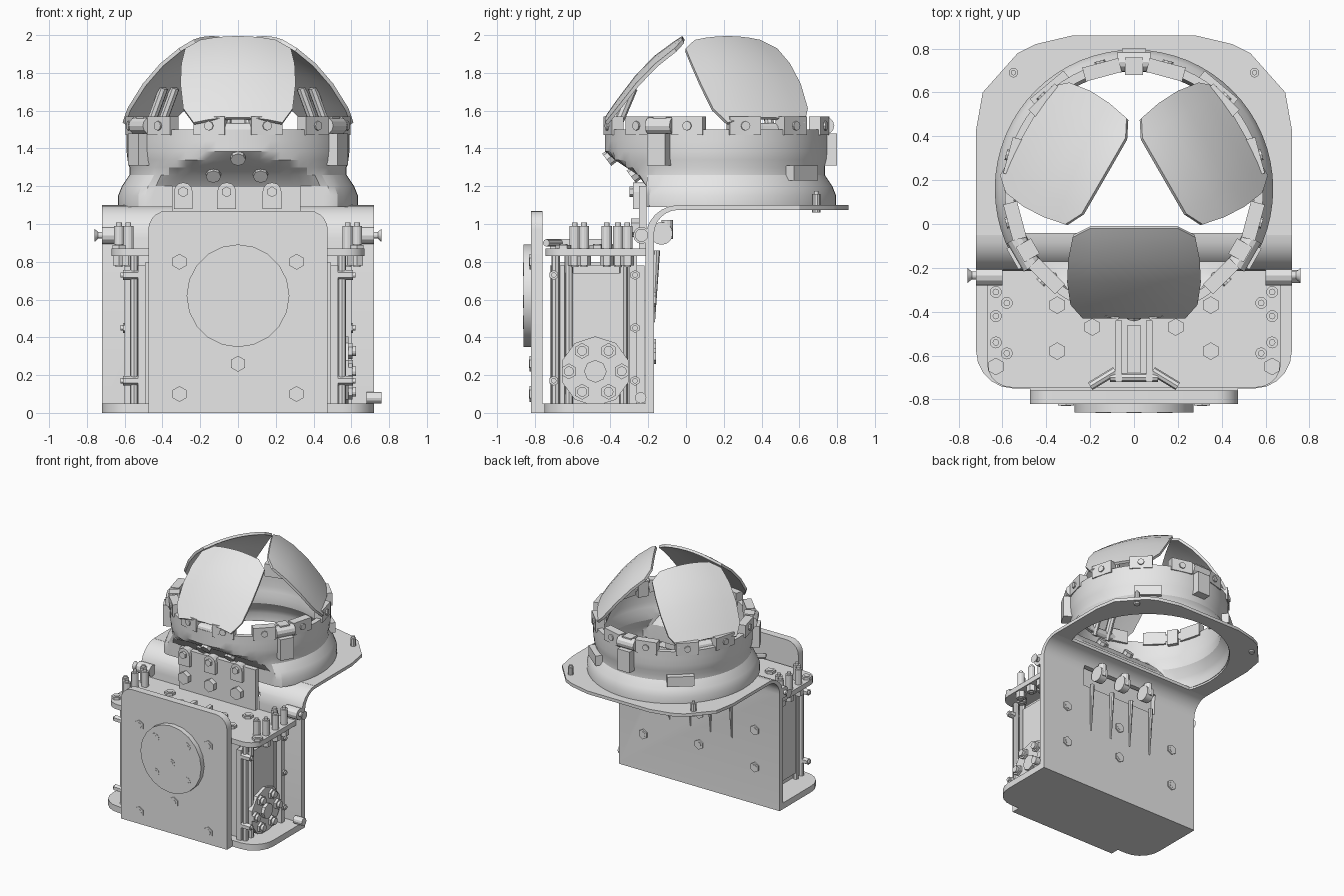
import bpy, bmesh
from math import sin, cos, pi, radians
from mathutils import Vector, Matrix

cube = bpy.data.objects.get("Cube")
if cube:
    bpy.data.objects.remove(cube)

grey = bpy.data.materials.new("plain grey")
grey.use_nodes = True
grey.diffuse_color = (0.8, 0.8, 0.8, 1)
grey.node_tree.nodes["Principled BSDF"].inputs["Base Color"].default_value = (0.8, 0.8, 0.8, 1)
parts = []
RING = Vector((0, 0.16, 0))      # axis of the ring
DOME = Vector((0, 0.14, 0))      # axis of the petals


def finish(name, bm, thickness=0, cutters=(), recalc=True):
    if recalc:
        bmesh.ops.recalc_face_normals(bm, faces=bm.faces)
    me = bpy.data.meshes.new(name)
    bm.to_mesh(me)
    bm.free()
    ob = bpy.data.objects.new(name, me)
    bpy.context.collection.objects.link(ob)
    me.materials.append(grey)
    mods = []
    if thickness:
        mods.append(ob.modifiers.new("shell", 'SOLIDIFY'))
        mods[-1].thickness = thickness
    for cutter in cutters:
        mods.append(ob.modifiers.new("cut", 'BOOLEAN'))
        mods[-1].operation = 'DIFFERENCE'
        mods[-1].object = cutter
    bpy.context.view_layer.objects.active = ob
    for m in mods:
        bpy.ops.object.modifier_apply(modifier=m.name)
    for cutter in cutters:
        parts.remove(cutter)
        bpy.data.objects.remove(cutter)
    parts.append(ob)
    return ob


def rod(bm, p, q, r, n=12, r2=None):
    p, q = Vector(p), Vector(q)
    rot = (q - p).to_track_quat('Z', 'Y').to_matrix().to_4x4()
    bmesh.ops.create_cone(bm, cap_ends=True, segments=n, radius1=r, radius2=r if r2 is None else r2,
                          depth=(q - p).length, matrix=Matrix.Translation((p + q) / 2) @ rot)


def box(bm, x, y, z, turn=None):
    """Box from ranges; with turn, x is tangent and y is the radius from the ring axis."""
    m = Matrix.Translation(((x[0] + x[1]) / 2, (y[0] + y[1]) / 2, (z[0] + z[1]) / 2))
    m = m @ Matrix.Diagonal((x[1] - x[0], y[1] - y[0], z[1] - z[0], 1))
    if turn is not None:
        m = Matrix.Translation(RING) @ Matrix.Rotation(radians(turn - 90), 4, 'Z') @ m
    bmesh.ops.create_cube(bm, size=1, matrix=m)


def prism(name, pts, a, b, axis, cutters=()):
    bm = bmesh.new()
    place = {'x': lambda u, v, w: (w, u, v), 'y': lambda u, v, w: (u, w, v), 'z': lambda u, v, w: (u, v, w)}[axis]
    lo, hi = ([bm.verts.new(place(u, v, w)) for u, v in pts] for w in (a, b))
    bm.faces.new(lo)
    bm.faces.new(hi[::-1])
    for i in range(len(pts)):
        j = (i + 1) % len(pts)
        bm.faces.new((lo[i], lo[j], hi[j], hi[i]))
    return finish(name, bm, cutters=cutters)


def rounded(u0, u1, v0, v1, radii):
    """Rectangle with corner radii: lower left, lower right, upper right, upper left."""
    pts = []
    corners = ((u0, v0, 1, 1), (u1, v0, -1, 1), (u1, v1, -1, -1), (u0, v1, 1, -1))
    for k, ((u, v, su, sv), r) in enumerate(zip(corners, radii)):
        for i in range(6 if r else 1):
            a = pi + k * pi / 2 + i * pi / 10
            pts.append((u + su * r + r * cos(a), v + sv * r + r * sin(a)))
    return pts


def bolts(name, spots, axis, start, end, r=0.035, n=6):
    """Hex heads with a small round socket boss, along one axis."""
    bm = bmesh.new()
    place = {'x': lambda u, v, w: (w, u, v), 'y': lambda u, v, w: (u, w, v), 'z': lambda u, v, w: (u, v, w)}[axis]
    for u, v in spots:
        rod(bm, place(u, v, start), place(u, v, end), r, n)
        rod(bm, place(u, v, start), place(u, v, end + 0.15 * (end - start)), r * 0.55)
    return finish(name, bm)


def both(*spots):
    return [(s * u, v) for u, v in spots for s in (-1, 1)]


# base, front panel and its disc
prism("base_plate", rounded(-0.72, 0.72, -0.75, -0.17, (0.17, 0.17, 0, 0)), 0, 0.05, 'z')
prism("base_front_lip", rounded(-0.475, 0.475, -0.82, -0.74, (0, 0, 0, 0)), 0, 0.05, 'z')
prism("front_panel", rounded(-0.475, 0.475, 0.01, 1.07, (0, 0, 0.1, 0.1)), -0.82, -0.76, 'y')
bm = bmesh.new()
rod(bm, (0, -0.81, 0.62), (0, -0.86, 0.62), 0.272, 20)
finish("front_disc", bm)
bolts("panel_bolts", both((0.31, 0.8), (0.31, 0.1)) + [(0, 0.26)], 'y', -0.815, -0.828, 0.042)
bolts("disc_bolts", both((0.14, 0.48), (0.14, 0.76)) + [(0, 0.59)], 'y', -0.855, -0.862, 0.035, 12)

# bent rear wall with pulley slot
bm = bmesh.new()
box(bm, (-0.34, 0.34), (-0.4, 0.1), (0.84, 1.0))
slot = finish("slot_cutter", bm)
arc = [(i * pi / 12) for i in range(7)]
outer = [(-0.04 - 0.175 * cos(a), 0.925 + 0.175 * sin(a)) for a in arc]
inner = [(-0.04 - 0.13 * cos(a), 0.945 + 0.13 * sin(a)) for a in arc]
prism("rear_wall", [(-0.215, 0.02)] + outer + inner[::-1] + [(-0.17, 0.02)], -0.72, 0.72, 'x', [slot])

# flange with the open well
hole = [(0.6 * cos(i * pi / 24), max(-0.06, 0.16 + 0.6 * sin(i * pi / 24))) for i in range(48)]
well = prism("well_cutter", hole, 1, 1.2, 'z')
edge = [(0.72, -0.05), (0.72, 0.43), (0.69, 0.6), (0.53, 0.78), (0.45, 0.82), (0.28, 0.86)]
prism("flange", edge + [(-x, y) for x, y in edge[::-1]], 1.075, 1.1, 'z', [well])
bolts("flange_pins", both((0.55, 0.69)), 'z', 1.06, 1.16, 0.022, 10)
bolts("wall_bolts", both((0.5, 0.6), (0.5, 0.3)) + [(0, 0.6), (0, 0.35)], 'y', -0.175, -0.16, 0.04)

# bowl and ring: a turned profile flattened at the front
profile = [(0.635, 1.09), (0.635, 1.15), (0.615, 1.2), (0.575, 1.26), (0.575, 1.3),
           (0.585, 1.34), (0.59, 1.385), (0.59, 1.44), (0.59, 1.5)]
bm = bmesh.new()
rows = []
for r, z in profile:
    limit = -0.21 - 0.23 * max(0, min(1, (z - 1.23) / 0.15))
    rows.append([bm.verts.new((r * cos(i * pi / 32), max(limit, 0.16 + r * sin(i * pi / 32)), z)) for i in range(64)])
for a, b in zip(rows, rows[1:]):
    for i in range(64):
        j = (i + 1) % 64
        bm.faces.new((a[i], a[j], b[j], b[i]))
finish("ring_bowl", bm, thickness=0.04, recalc=False)

# clips, hinge lugs and small boxes round the ring
bm = bmesh.new()
for k in range(12):
    ang = 15 + 30 * k
    box(bm, (-0.085, 0.085), (0.53, 0.595), (1.47, 1.57), ang)
    d = Vector((cos(radians(ang)), sin(radians(ang)), 0))
    p = RING + Vector((0, 0, 1.52))
    rod(bm, p + d * 0.58, p + d * 0.605, 0.025, 8)
finish("ring_clips", bm)
bm = bmesh.new()
for ang in (90, -30, 210):
    box(bm, (-0.055, 0.055), (0.56, 0.64), (1.31, 1.48), ang)
    box(bm, (-0.04, 0.04), (0.52, 0.6), (1.45, 1.57), ang)
    t = Vector((-sin(radians(ang)), cos(radians(ang)), 0)) * 0.075
    p = RING + Vector((cos(radians(ang)) * 0.58, sin(radians(ang)) * 0.58, 1.52))
    rod(bm, p - t, p + t, 0.045)
for ang in (50, 130):
    box(bm, (-0.1, 0.1), (0.55, 0.62), (1.23, 1.31), ang)
finish("ring_lugs", bm)

# three petals with arms beneath
shape = [(0, 0.2), (0.1, 0.28), (0.35, 0.3), (0.6, 0.305), (0.85, 0.29), (1, 0.235)]
for name, turn in (("front_petal", 0), ("left_petal", 120), ("right_petal", 240)):
    spin = Matrix.Translation(DOME) @ Matrix.Rotation(radians(turn), 4, 'Z')
    bm = bmesh.new()
    rows = []
    for t, w in shape:
        row = []
        for i in range(-3, 4):
            x = w * i / 3
            z = 1.995 - 0.43 * t + 0.055 * sin(pi * t) - 0.5 * x * x
            row.append(bm.verts.new(spin @ Vector((x, -0.16 - 0.41 * t, z))))
        rows.append(row)
    for a, b in zip(rows, rows[1:]):
        for i in range(6):
            bm.faces.new((a[i], b[i], b[i + 1], a[i + 1]))
    finish(name, bm, thickness=0.02, recalc=False)
    bm = bmesh.new()
    for s in (-1, 1):
        rod(bm, spin @ Vector((s * 0.06, -0.53, 1.46)), spin @ Vector((s * 0.06, -0.42, 1.72)), 0.025, 8)
    rod(bm, spin @ Vector((-0.12, -0.53, 1.5)), spin @ Vector((0.12, -0.53, 1.5)), 0.035)
    finish(name + "_arms", bm)

# pulley panel, lugs and tapered cable guides
bm = bmesh.new()
box(bm, (-0.35, 0.33), (-0.25, -0.21), (0.84, 1.2))
for x in (-0.29, -0.06, 0.18):
    box(bm, (x - 0.05, x + 0.05), (-0.28, -0.22), (1.08, 1.17))
    rod(bm, (x, -0.28, 1.17), (x, -0.21, 1.17), 0.05)
    rod(bm, (x, -0.3, 1.17), (x, -0.27, 1.17), 0.028, 6)
    rod(bm, (x, -0.29, 0.98), (x, -0.24, 0.98), 0.05, 6)
finish("pulley_panel", bm)
bm = bmesh.new()
for x in (-0.22, 0, 0.22):
    rod(bm, (x - 0.03, -0.13, 0.95), (x + 0.03, -0.13, 0.95), 0.06, 16)
    rod(bm, (x, -0.1, 0.92), (x, -0.1, 1.02), 0.03)
for x in (-0.29, -0.1, 0.08, 0.27):
    rod(bm, (x, -0.155, 0.86), (x, -0.17, 0.48), 0.018, 8, 0.006)
finish("pulleys", bm)
bm = bmesh.new()
for x, y, z in ((0, -0.4, 1.36), (-0.13, -0.27, 1.27), (0.12, -0.27, 1.27)):
    rod(bm, (x, y + 0.06, z + 0.04), (x, y - 0.02, z - 0.02), 0.04, 8)
finish("bowl_bolts", bm)

# drive unit: top plate, motor boxes, side plates, posts
prism("top_plate", rounded(-0.67, 0.67, -0.745, -0.21, (0.11, 0.11, 0, 0)), 0.83, 0.87, 'z')
for side, s in (("left", 1), ("right", -1)):
    bm = bmesh.new()
    for x, y, z in (((0.05, 0.49), (-0.68, -0.3), (0.05, 0.8)),
                    ((0.49, 0.53), (-0.72, -0.22), (0.05, 0.78)),
                    ((0.53, 0.56), (-0.64, -0.33), (0.1, 0.74)),
                    ((0.53, 0.6), (-0.3, -0.26), (0.05, 0.83))):
        box(bm, sorted((s * x[0], s * x[1])), y, z)
    for y in (-0.69, -0.62, -0.33):
        rod(bm, (s * 0.55, y, 0.05), (s * 0.55, y, 0.83), 0.022, 8)
    finish(side + "_motor", bm)
    bolts(side + "_motor_bolts", [(-0.7, 0.17), (-0.7, 0.73), (-0.27, 0.17), (-0.27, 0.45), (-0.27, 0.73)],
          'x', s * 0.53, s * 0.61, 0.026)
    # side pivot boss and screw
    bm = bmesh.new()
    rod(bm, (s * 0.6, -0.235, 0.94), (s * 0.72, -0.235, 0.94), 0.045)
    rod(bm, (s * 0.72, -0.235, 0.94), (s * 0.745, -0.235, 0.94), 0.018)
    rod(bm, (s * 0.74, -0.235, 0.94), (s * 0.76, -0.235, 0.94), 0.018, 12, 0.035)
    if s > 0:
        rod(bm, (0.68, -0.24, 0.08), (0.76, -0.24, 0.08), 0.03)
    finish(side + "_pivot", bm)

bm = bmesh.new()
rod(bm, (0.55, -0.48, 0.22), (0.585, -0.48, 0.22), 0.185, 10)
rod(bm, (0.58, -0.48, 0.22), (0.61, -0.48, 0.22), 0.06, 8)
for k in range(6):
    y, z = -0.48 + 0.14 * cos(k * pi / 3), 0.22 + 0.125 * sin(k * pi / 3)
    rod(bm, (0.58, y, z), (0.605, y, z), 0.042, 6)
    rod(bm, (0.6, y, z), (0.625, y, z), 0.026)
finish("gear_disc", bm)

# standing bolts, nuts and the middle clip on the top plate
posts = both((0.58, -0.36), (0.58, -0.59), (0.63, -0.31), (0.63, -0.42), (0.63, -0.54))
bolts("standing_bolts", posts, 'z', 0.87, 0.99, 0.027, 12)
bolts("lower_nuts", posts, 'z', 0.83, 0.78, 0.036)
bolts("plate_nuts", both((0.35, -0.37), (0.35, -0.58), (0.19, -0.47), (0.63, -0.65)), 'z', 0.86, 0.89, 0.04)
bm = bmesh.new()
for s in (-1, 1):
    box(bm, sorted((s * 0.055, s * 0.085)), (-0.72, -0.44), (0.86, 0.92))
    rod(bm, (s * 0.085, -0.67, 0.9), (s * 0.2, -0.74, 0.9), 0.02, 8)
rod(bm, (-0.11, -0.7, 0.9), (0.11, -0.7, 0.9), 0.02, 8)
box(bm, (-0.03, 0.03), (-0.68, -0.46), (0.86, 0.89))
finish("middle_clip", bm)

# soft shading with crisp edges
bpy.ops.object.select_all(action='DESELECT')
for ob in parts:
    ob.select_set(True)
bpy.context.view_layer.objects.active = parts[0]
bpy.ops.object.shade_smooth_by_angle(angle=radians(25))
